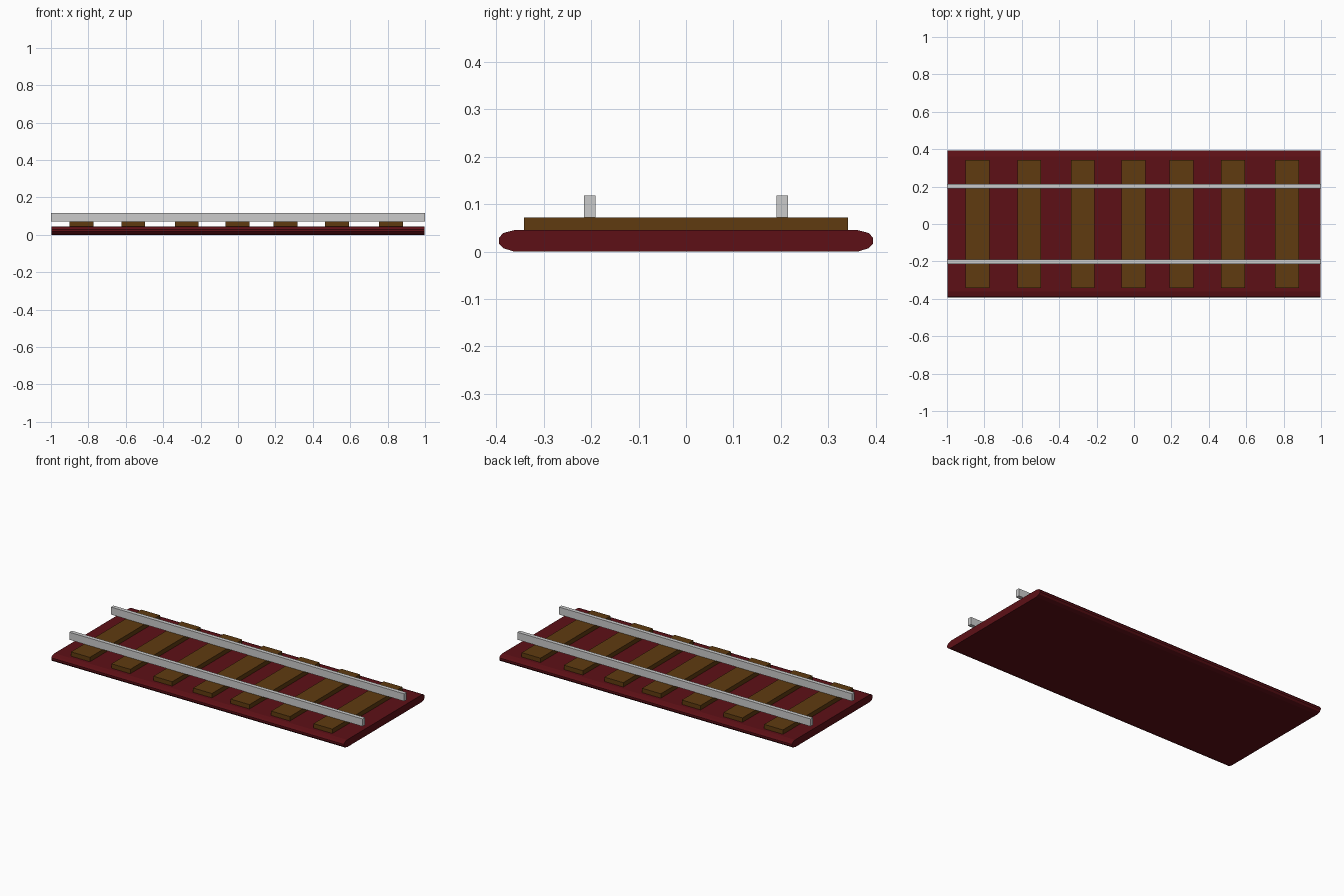
import bpy, bmesh

if "Cube" in bpy.data.objects:
    bpy.data.objects.remove(bpy.data.objects["Cube"])


def material(name, color):
    mat = bpy.data.materials.new(name)
    mat.diffuse_color = (*color, 1.0)
    mat.use_nodes = True
    mat.node_tree.nodes["Principled BSDF"].inputs["Base Color"].default_value = mat.diffuse_color
    return mat


def prism(name, profile, x0, x1, mat=None):
    """Extrude a closed (y, z) profile along x."""
    bm = bmesh.new()
    face = bm.faces.new([bm.verts.new((x0, y, z)) for y, z in profile])
    ext = bmesh.ops.extrude_face_region(bm, geom=[face])
    moved = [v for v in ext["geom"] if isinstance(v, bmesh.types.BMVert)]
    bmesh.ops.translate(bm, verts=moved, vec=(x1 - x0, 0, 0))
    bmesh.ops.recalc_face_normals(bm, faces=bm.faces)
    mesh = bpy.data.meshes.new(name)
    bm.to_mesh(mesh)
    bm.free()
    obj = bpy.data.objects.new(name, mesh)
    bpy.context.collection.objects.link(obj)
    if mat:
        mesh.materials.append(mat)
    return obj


def rect(y0, y1, z0, z1):
    return [(y0, z0), (y1, z0), (y1, z1), (y0, z1)]


red = material("dark_red", (0.11, 0.005, 0.008))
brown = material("brown_wood", (0.115, 0.044, 0.005))

BED_TOP, SLEEPER_TOP, RAIL_TOP = 0.045, 0.072, 0.118

# Track bed with bevelled long edges
edge = [(0.362, 0.0), (0.385, 0.007), (0.394, 0.017),
        (0.394, 0.029), (0.385, 0.039), (0.362, BED_TOP)]
prism("track_bed", edge + [(-y, z) for y, z in reversed(edge)], -0.998, 0.998, red)

# Unevenly spaced sleepers
for i, x in enumerate((-0.836, -0.56, -0.274, -0.003, 0.253, 0.529, 0.818)):
    prism(f"sleeper_{i + 1}", rect(-0.341, 0.341, BED_TOP, SLEEPER_TOP),
          x - 0.064, x + 0.064, brown)

# Two rails
for side, y in (("front", -0.203), ("back", 0.203)):
    prism(f"{side}_rail", rect(y - 0.012, y + 0.012, SLEEPER_TOP, RAIL_TOP), -1.0, 1.0)
